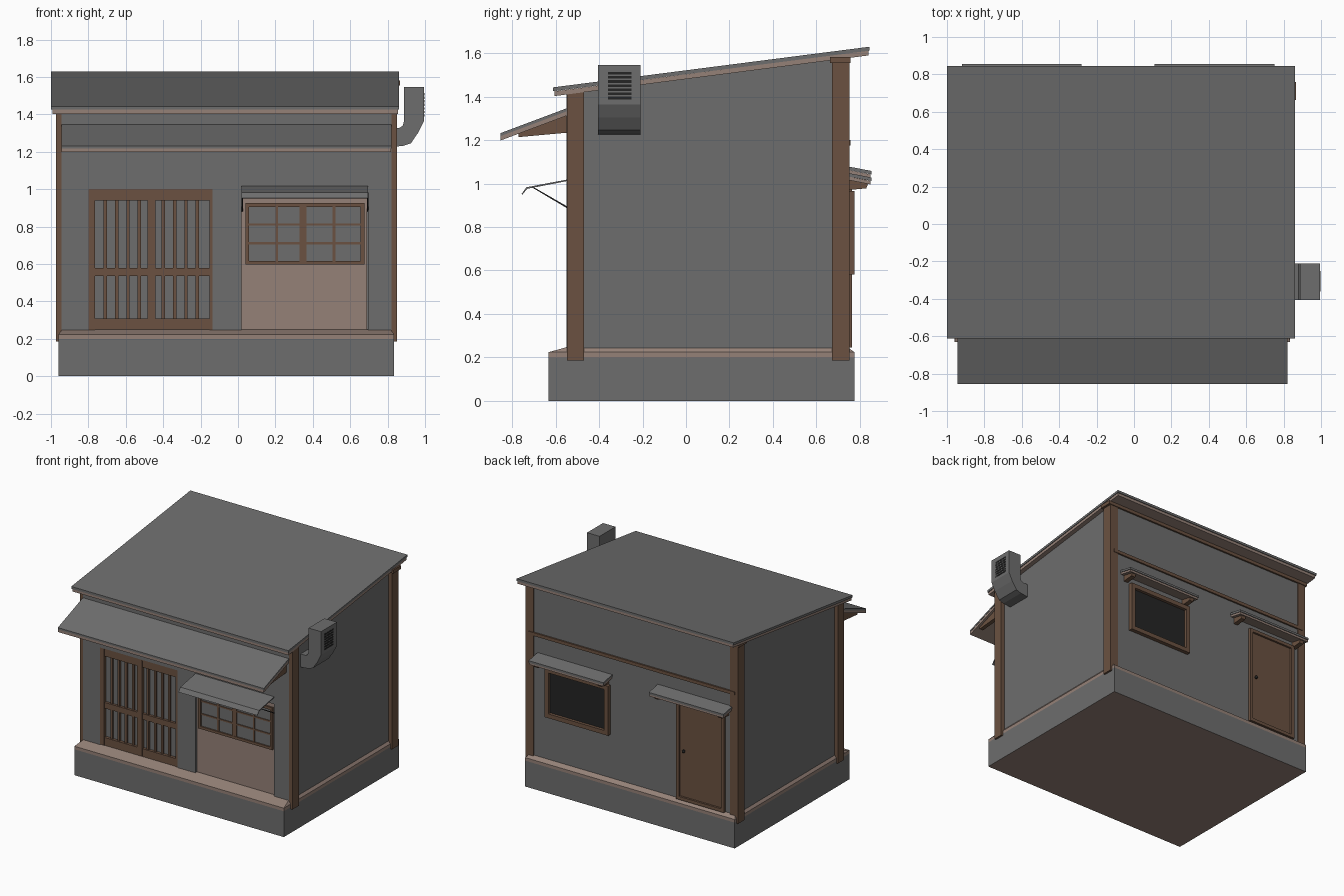
import bpy, bmesh
from mathutils import Vector

if "Cube" in bpy.data.objects:
    bpy.data.objects.remove(bpy.data.objects["Cube"])


def material(name, r, g, b):
    m = bpy.data.materials.new(name)
    m.diffuse_color = (r, g, b, 1)
    m.use_nodes = True
    m.node_tree.nodes["Principled BSDF"].inputs["Base Color"].default_value = m.diffuse_color
    return m


GREY = material("grey plaster", 0.155, 0.155, 0.155)
TAN = material("light wood", 0.30, 0.22, 0.185)
WOOD = material("brown wood", 0.145, 0.083, 0.052)
DARK = material("dark glass", 0.018, 0.018, 0.018)


def extrude(name, pts, a, b, mat, axis="x"):
    """Extrude a profile: (y, z) points along x, or (x, z) points along y."""
    bm = bmesh.new()
    def place(p, t):
        return (t, p[0], p[1]) if axis == "x" else (p[0], t, p[1])
    low = [bm.verts.new(place(p, a)) for p in pts]
    high = [bm.verts.new(place(p, b)) for p in pts]
    bm.faces.new(low)
    bm.faces.new(high[::-1])
    for i in range(len(pts)):
        j = (i + 1) % len(pts)
        bm.faces.new((low[i], high[i], high[j], low[j]))
    bmesh.ops.recalc_face_normals(bm, faces=bm.faces)
    me = bpy.data.meshes.new(name)
    bm.to_mesh(me)
    bm.free()
    me.materials.append(mat)
    ob = bpy.data.objects.new(name, me)
    bpy.context.collection.objects.link(ob)
    return ob


def box(name, x0, x1, y0, y1, z0, z1, mat):
    return extrude(name, [(y0, z0), (y1, z0), (y1, z1), (y0, z1)], x0, x1, mat)


def slab(name, p, q, drop, thick, x0, x1, mat):
    """Sloping sheet between two (y, z) points, lowered by drop."""
    pts = [(p[0], p[1] - drop), (q[0], q[1] - drop),
           (q[0], q[1] - drop - thick), (p[0], p[1] - drop - thick)]
    return extrude(name, pts, x0, x1, mat)


def frame(name, x0, x1, z0, z1, w, y0, y1, mat):
    """Rectangular frame of four bars."""
    box(name + "_left", x0, x0 + w, y0, y1, z0, z1, mat)
    box(name + "_right", x1 - w, x1, y0, y1, z0, z1, mat)
    box(name + "_bottom", x0 + w, x1 - w, y0, y1, z0, z0 + w, mat)
    box(name + "_top", x0 + w, x1 - w, y0, y1, z1 - w, z1, mat)


# Foundation: grey sides, light wood underside
base = box("foundation", -0.96, 0.835, -0.632, 0.775, 0, 0.2, GREY)
base.data.materials.append(TAN)
for f in base.data.polygons:
    if f.normal.z < -0.5:
        f.material_index = 1

# Sill band with a sloping top
sill = box("sill", -0.96, 0.835, -0.632, 0.775, 0.2, 0.224, TAN)
bm = bmesh.new()
bm.from_mesh(sill.data)
top = [f for f in bm.faces if f.normal.z > 0.5]
new = bmesh.ops.extrude_face_region(bm, geom=top)["geom"]
bmesh.ops.delete(bm, geom=top, context="FACES_ONLY")
for v in new:
    if isinstance(v, bmesh.types.BMVert):
        v.co = Vector((-0.94 if v.co.x < 0 else 0.815, -0.54 if v.co.y < 0 else 0.74, 0.25))
bm.to_mesh(sill.data)
bm.free()

# House body and front wall with openings for door and counter
extrude("house_body", [(-0.52, 0.2), (0.745, 0.2), (0.745, 1.59), (-0.52, 1.425)], -0.945, 0.82, GREY)
extrude("front_wall", [(-0.945, 0.2), (-0.945, 1.42), (0.82, 1.42), (0.82, 0.2), (0.695, 0.2),
                       (0.695, 0.96), (0.02, 0.96), (0.02, 0.2), (-0.135, 0.2), (-0.135, 1.0),
                       (-0.8, 1.0), (-0.8, 0.2)], -0.549, -0.52, GREY, "y")

# Corner posts and back beams
for side, x0, x1 in (("left", -0.973, -0.905), ("right", 0.782, 0.85)):
    extrude("front_post_" + side, [(-0.547, 0.185), (-0.47, 0.185), (-0.47, 1.423), (-0.547, 1.413)], x0, x1, WOOD)
    extrude("back_post_" + side, [(0.672, 0.185), (0.752, 0.185), (0.752, 1.585), (0.672, 1.575)], x0, x1, WOOD)
box("back_top_beam", -0.985, 0.867, 0.662, 0.758, 1.555, 1.582, WOOD)
box("back_middle_beam", -0.945, 0.82, 0.74, 0.757, 1.175, 1.2, WOOD)

# Main roof
p, q = (-0.612, 1.443), (0.845, 1.63)
slab("roof", p, q, 0, 0.018, -1.0, 0.86, GREY)
slab("roof_lining", (-0.605, 1.443), (0.84, 1.63), 0.018, 0.022, -0.993, 0.855, TAN)

# Front awning with triangular brackets
p, q = (-0.855, 1.232), (-0.54, 1.35)
slab("awning", p, q, 0, 0.014, -0.945, 0.82, GREY)
slab("awning_lining", p, q, 0.014, 0.02, -0.943, 0.818, TAN)
for x in (-0.93, -0.5, -0.07, 0.35, 0.77):
    extrude("awning_bracket", [(-0.77, 1.214), (-0.54, 1.235), (-0.54, 1.32), (-0.77, 1.235)], x, x + 0.03, WOOD)

# Sliding lattice door
box("door_left_stile", -0.8, -0.765, -0.545, -0.515, 0.24, 1.0, WOOD)
box("door_right_stile", -0.152, -0.135, -0.545, -0.515, 0.24, 1.0, WOOD)
box("door_bottom_rail", -0.8, -0.135, -0.543, -0.515, 0.24, 0.31, WOOD)
box("door_middle_rail", -0.8, -0.135, -0.54, -0.515, 0.535, 0.58, WOOD)
box("door_top_rail", -0.8, -0.135, -0.543, -0.515, 0.94, 1.0, WOOD)
box("door_meeting_stile", -0.485, -0.44, -0.544, -0.515, 0.25, 0.99, WOOD)
for start in (-0.71, -0.4):
    for i in range(4):
        x = start + i * 0.061
        box("door_lattice_bar", x - 0.009, x + 0.009, -0.534, -0.515, 0.3, 0.95, WOOD)

# Counter panel and window
box("counter_panel", 0.02, 0.69, -0.532, -0.515, 0.22, 0.96, TAN)
box("window_panes", 0.05, 0.665, -0.535, -0.53, 0.61, 0.915, GREY)
frame("window_frame", 0.04, 0.675, 0.597, 0.925, 0.02, -0.545, -0.53, WOOD)
box("window_meeting_stile", 0.33, 0.367, -0.543, -0.53, 0.61, 0.915, WOOD)
for x in (0.2, 0.505):
    box("window_upright", x, x + 0.015, -0.54, -0.53, 0.61, 0.915, WOOD)
for z in (0.705, 0.805):
    box("window_crossbar", 0.05, 0.665, -0.54, -0.53, z, z + 0.012, WOOD)

# Cloth canopy over the counter and its struts
extrude("canopy", [(-0.54, 1.02), (-0.735, 0.983), (-0.757, 0.952), (-0.752, 0.95),
                   (-0.731, 0.976), (-0.54, 1.013)], 0.02, 0.695, GREY)
for x in (0.018, 0.689):
    extrude("canopy_strut", [(-0.71, 0.983), (-0.7, 0.983), (-0.54, 0.891), (-0.54, 0.882)], x, x + 0.008, DARK)

# Exhaust duct with elbow and louvres
extrude("exhaust_duct", [(0.888, 1.547), (0.995, 1.547), (0.995, 1.365), (0.965, 1.305), (0.925, 1.246),
                         (0.885, 1.232), (0.81, 1.225), (0.81, 1.328), (0.862, 1.328), (0.88, 1.338),
                         (0.888, 1.365)], -0.405, -0.21, GREY, "y")
for i in range(7):
    z = 1.388 + i * 0.019
    box("duct_louvre", 0.993, 0.997, -0.36, -0.252, z, z + 0.012, DARK)

# Back window
box("back_window_glass", 0.15, 0.645, 0.74, 0.752, 0.61, 0.94, DARK)
frame("back_window_frame", 0.125, 0.67, 0.582, 0.965, 0.033, 0.74, 0.775, WOOD)

# Back door with knob
box("back_door", -0.84, -0.47, 0.74, 0.75, 0.24, 0.99, WOOD)
frame("back_door_frame", -0.86, -0.45, 0.245, 1.01, 0.025, 0.74, 0.765, WOOD)
bpy.ops.mesh.primitive_uv_sphere_add(segments=10, ring_count=6, radius=0.012, location=(-0.51, 0.758, 0.625))
knob = bpy.context.object
knob.name = "back_door_knob"
knob.data.materials.append(DARK)
bpy.ops.object.shade_smooth_by_angle()

# Small roofs over the back window and back door
for label, x0, x1, z in (("back_window", 0.11, 0.75, 1.05), ("back_door", -0.92, -0.28, 1.08)):
    p, q = (0.74, z), (0.855, z - 0.022)
    slab(label + "_roof", p, q, 0, 0.016, x0, x1, GREY)
    slab(label + "_roof_lining", p, (0.85, z - 0.022), 0.016, 0.016, x0 + 0.004, x1 - 0.004, TAN)
    for x in (x0 + 0.03, x1 - 0.065):
        extrude(label + "_bracket", [(0.74, z - 0.03), (0.84, z - 0.045), (0.83, z - 0.072), (0.74, z - 0.08)],
                x, x + 0.035, WOOD)
